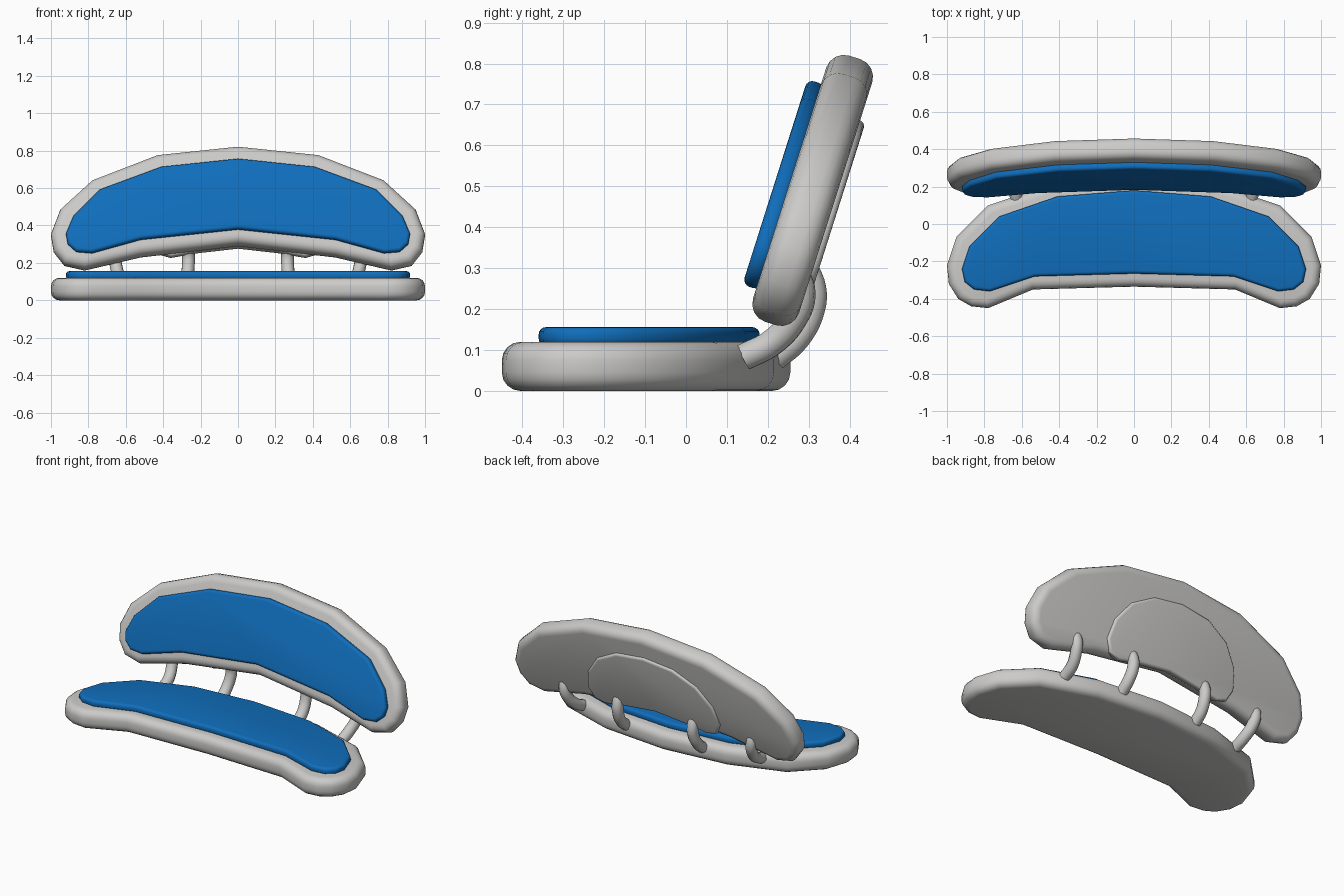
import bpy, bmesh, math
from mathutils import Matrix

if "Cube" in bpy.data.objects:
    bpy.data.objects.remove(bpy.data.objects["Cube"])


def material(name, rgb):
    m = bpy.data.materials.new(name)
    m.use_nodes = True
    m.diffuse_color = (*rgb, 1)
    bsdf = next(n for n in m.node_tree.nodes if n.type == 'BSDF_PRINCIPLED')
    bsdf.inputs["Base Color"].default_value = (*rgb, 1)
    return m


grey = material("light grey shell", (0.6, 0.595, 0.585))
blue = material("blue cushion", (0.005, 0.155, 0.5))

LEAN = math.radians(17.6)
FLAT = Matrix.Identity(4)
LEANING = Matrix.Translation((0, 0.092, 0)) @ Matrix.Rotation(math.pi / 2 - LEAN, 4, 'X')


def smooth(obj, angle):
    bpy.ops.object.select_all(action='DESELECT')
    obj.select_set(True)
    bpy.context.view_layer.objects.active = obj
    bpy.ops.object.shade_smooth_by_angle(angle=math.radians(angle))


def slab(name, half, low, high, bevel, mat, place=FLAT):
    """Mirrored outline, extruded from low to high with rounded rims."""
    if place is LEANING:  # outline heights are given upright; undo the lean
        mid = (low + high) / 2
        half = [(x, (z - mid * math.sin(LEAN)) / math.cos(LEAN)) for x, z in half]
    outline = half + [(-x, y) for x, y in reversed(half) if x > 0]
    bm = bmesh.new()
    base = bm.faces.new([bm.verts.new((x, y, low)) for x, y in outline])
    top = bmesh.ops.extrude_face_region(bm, geom=[base])["geom"]
    bmesh.ops.translate(bm, vec=(0, 0, high - low),
                        verts=[g for g in top if isinstance(g, bmesh.types.BMVert)])
    bmesh.ops.recalc_face_normals(bm, faces=bm.faces)
    rims = [e for e in bm.edges if abs(e.verts[0].co.z - e.verts[1].co.z) < 1e-5]
    bmesh.ops.bevel(bm, geom=rims, offset=bevel, segments=4, profile=0.5,
                    affect='EDGES', clamp_overlap=True)
    bm.transform(place)
    mesh = bpy.data.meshes.new(name)
    bm.to_mesh(mesh)
    bm.free()
    mesh.materials.append(mat)
    obj = bpy.data.objects.new(name, mesh)
    bpy.context.collection.objects.link(obj)
    smooth(obj, 40)
    return obj


def arm(name, path):
    """Round bent tube through the path points."""
    curve = bpy.data.curves.new(name, 'CURVE')
    curve.dimensions = '3D'
    curve.bevel_depth = 0.034
    curve.bevel_resolution = 3
    curve.resolution_u = 5
    curve.use_fill_caps = True
    spline = curve.splines.new('BEZIER')
    spline.bezier_points.add(len(path) - 1)
    for p, co in zip(spline.bezier_points, path):
        p.co = co
        p.handle_left_type = p.handle_right_type = 'AUTO'
    curve.materials.append(grey)
    obj = bpy.data.objects.new(name, curve)
    bpy.context.collection.objects.link(obj)
    bpy.ops.object.select_all(action='DESELECT')
    obj.select_set(True)
    bpy.context.view_layer.objects.active = obj
    bpy.ops.object.convert(target='MESH')
    smooth(bpy.context.view_layer.objects.active, 50)


# Seat shell and cushion
slab("seat_shell", [(0, 0.255), (0.43, 0.215), (0.78, 0.1), (0.95, -0.07), (1, -0.22),
                    (0.99, -0.32), (0.94, -0.4), (0.87, -0.44), (0.78, -0.45),
                    (0.54, -0.35), (0, -0.335)], 0, 0.12, 0.045, grey)
slab("seat_cushion", [(0, 0.18), (0.41, 0.147), (0.72, 0.04), (0.88, -0.12), (0.92, -0.24),
                      (0.905, -0.31), (0.855, -0.35), (0.77, -0.36),
                      (0.53, -0.28), (0, -0.265)], 0.11, 0.156, 0.018, blue)

# Backrest shell, cushion and rear panel
slab("backrest_shell", [(0, 0.815), (0.43, 0.77), (0.78, 0.635), (0.95, 0.48), (1, 0.35),
                        (0.985, 0.26), (0.93, 0.19), (0.82, 0.165),
                        (0.52, 0.235), (0, 0.295)], -0.118, 0, 0.045, grey, LEANING)
slab("backrest_cushion", [(0, 0.755), (0.41, 0.712), (0.74, 0.59), (0.88, 0.45), (0.92, 0.355),
                          (0.91, 0.3), (0.865, 0.26), (0.78, 0.253),
                          (0.52, 0.325), (0, 0.38)], -0.01, 0.035, 0.018, blue, LEANING)
slab("rear_panel", [(0, 0.665), (0.2, 0.64), (0.35, 0.56), (0.44, 0.44), (0.465, 0.32),
                    (0.43, 0.25), (0.36, 0.23), (0.22, 0.255), (0, 0.28)],
     -0.132, -0.08, 0.015, grey, LEANING)

# Bent support arms, mirrored left and right
inner = [(0.27, 0.215, 0.08), (0.27, 0.27, 0.128), (0.265, 0.307, 0.2),
         (0.265, 0.31, 0.25), (0.265, 0.285, 0.31)]
outer = [(0.63, 0.14, 0.082), (0.635, 0.21, 0.118), (0.65, 0.262, 0.175),
         (0.66, 0.283, 0.235), (0.665, 0.265, 0.295)]
for side, s in (("left", 1), ("right", -1)):
    for label, path in (("inner", inner), ("outer", outer)):
        arm(f"{side}_{label}_arm", [(s * x, y, z) for x, y, z in path])
